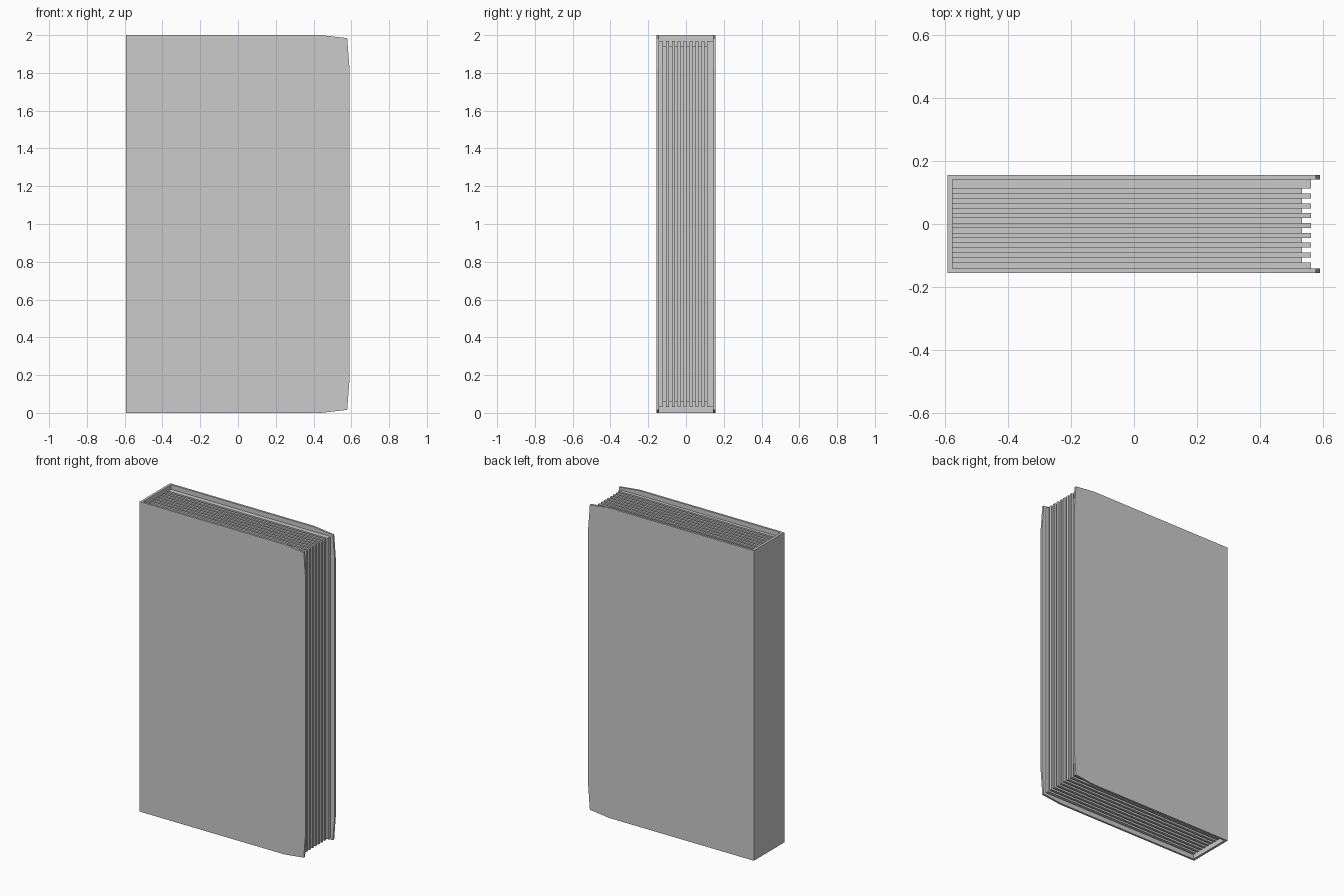
import bpy, bmesh
from mathutils import Vector

if "Cube" in bpy.data.objects:
    bpy.data.objects.remove(bpy.data.objects["Cube"])


def finish(name, bm):
    bmesh.ops.recalc_face_normals(bm, faces=bm.faces[:])
    mesh = bpy.data.meshes.new(name)
    bm.to_mesh(mesh)
    bm.free()
    obj = bpy.data.objects.new(name, mesh)
    bpy.context.collection.objects.link(obj)
    return obj


def box(lo, hi):
    bm = bmesh.new()
    bmesh.ops.create_cube(bm, size=1)
    lo, hi = Vector(lo), Vector(hi)
    for v in bm.verts:
        v.co = (lo + hi) / 2 + v.co * (hi - lo)
    return bm


X0, HALF, INNER = -0.593, 0.155, 0.142
SPINE_IN = -0.577

# Cover boards: outline with two clipped outer corners
outline = [(X0, 0), (0.44, 0), (0.578, 0.016), (0.591, 0.185),
           (0.591, 1.815), (0.578, 1.984), (0.44, 2), (X0, 2)]


def board(name, y0, y1):
    bm = bmesh.new()
    face = bm.faces.new([bm.verts.new((x, y0, z)) for x, z in outline])
    ext = bmesh.ops.extrude_face_region(bm, geom=[face], use_keep_orig=True)
    verts = [g for g in ext["geom"] if isinstance(g, bmesh.types.BMVert)]
    bmesh.ops.translate(bm, verts=verts, vec=(0, y1 - y0, 0))
    return finish(name, bm)


board("front_cover", -HALF, -INNER)
board("back_cover", INNER, HALF)

# Spine between the boards
finish("spine", box((X0, -INNER, 0), (SPINE_IN, INNER, 2)))

# Page block: sliced core with alternate strips raised on three edges
CORE_X, STEP_X, STEP_Z = 0.533, 0.029, 0.028
PITCH, FIRST, COUNT = 0.01563, -0.122, 15
bm = box((SPINE_IN, -INNER, 0.058), (CORE_X, INNER, 1.942))
cuts = [FIRST + i * PITCH for i in range(COUNT + 1)]
for y in cuts:
    bmesh.ops.bisect_plane(bm, geom=bm.verts[:] + bm.edges[:] + bm.faces[:],
                           plane_co=(0, y, 0), plane_no=(0, 1, 0))
limits = [-INNER] + cuts + [INNER]
for i in range(0, len(limits) - 1, 2):
    mid = (limits[i] + limits[i + 1]) / 2
    bm.normal_update()
    strip = [f for f in bm.faces
             if abs(f.calc_center_median().y - mid) < 0.001
             and abs(f.normal.y) < 0.5 and f.normal.x > -0.5]
    ext = bmesh.ops.extrude_face_region(bm, geom=strip)
    for v in [g for g in ext["geom"] if isinstance(g, bmesh.types.BMVert)]:
        v.co.z += STEP_Z if v.co.z > 1 else -STEP_Z
        if v.co.x > 0:
            v.co.x += STEP_X
finish("page_block", bm)
